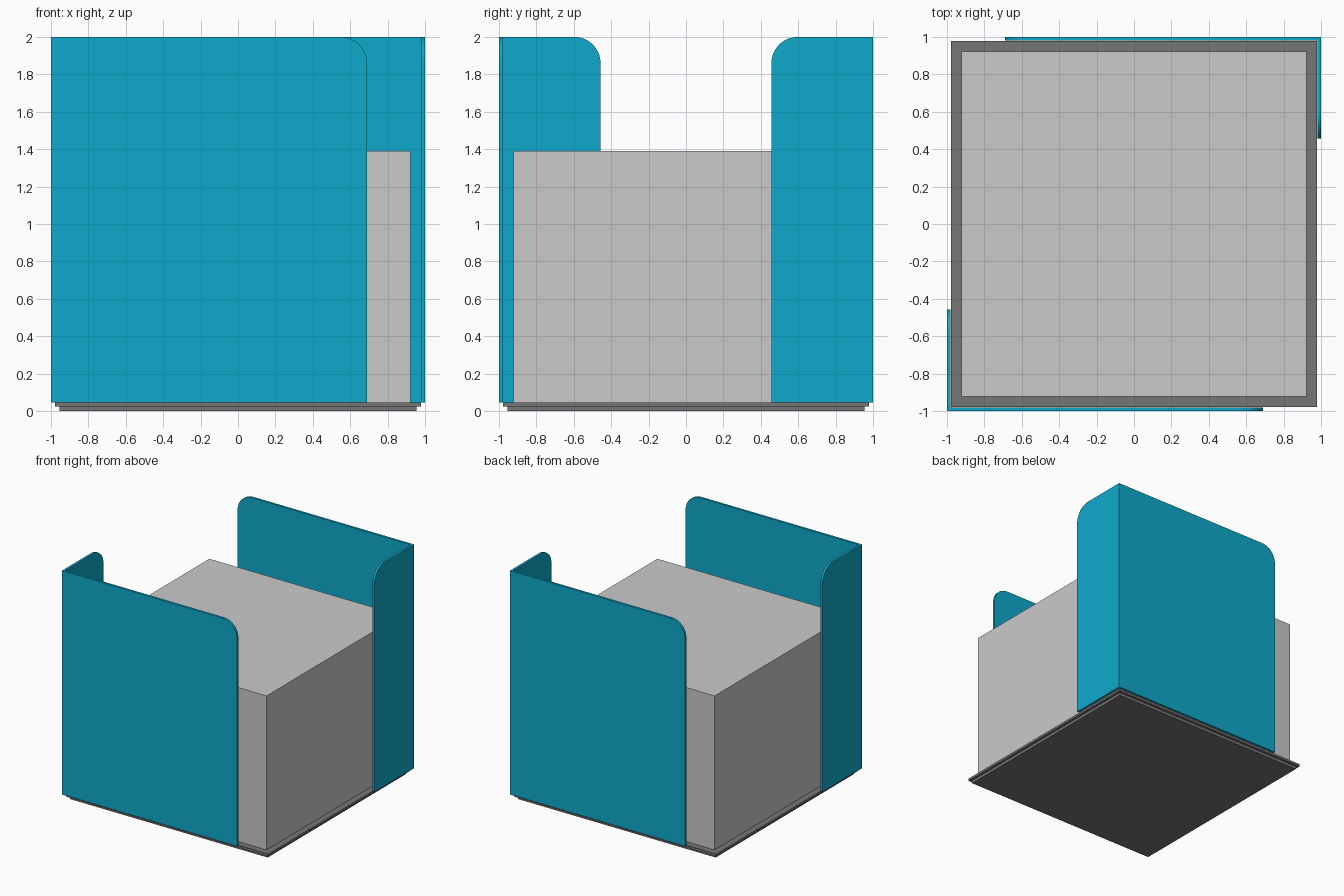
import bpy, bmesh, math
from mathutils import Matrix

if "Cube" in bpy.data.objects:
    bpy.data.objects.remove(bpy.data.objects["Cube"])


def material(name, rgb):
    m = bpy.data.materials.new(name)
    m.diffuse_color = (*rgb, 1)
    m.use_nodes = True
    m.node_tree.nodes["Principled BSDF"].inputs["Base Color"].default_value = m.diffuse_color
    return m


blue = material("screen blue", (0.0045, 0.40, 0.60))
light = material("light grey", (0.59, 0.59, 0.59))
dark = material("dark grey", (0.18, 0.18, 0.18))


def finish(bm, name, mat):
    bmesh.ops.recalc_face_normals(bm, faces=bm.faces)
    me = bpy.data.meshes.new(name)
    bm.to_mesh(me)
    bm.free()
    me.materials.append(mat)
    ob = bpy.data.objects.new(name, me)
    bpy.context.collection.objects.link(ob)
    return ob


def slab(name, half, z0, z1, mat):
    bm = bmesh.new()
    bmesh.ops.create_cube(bm, size=1, matrix=Matrix.Translation((0, 0, (z0 + z1) / 2))
                          @ Matrix.Diagonal((2 * half, 2 * half, z1 - z0, 1)))
    return finish(bm, name, mat)


# Stepped base and seat block
slab("base_foot", 0.955, 0.0, 0.025, dark)
slab("base_plate", 0.978, 0.025, 0.045, dark)
slab("seat_block", 0.922, 0.045, 1.39, light)

BOTTOM, TOP, THICK, RADIUS = 0.045, 2.0, 0.02, 0.14


def add_panel(bm, length, place):
    """Upright sheet starting at a mitred corner, with one rounded top corner."""
    outline = [(0, TOP), (0, BOTTOM), (length, BOTTOM)]
    for i in range(17):
        a = math.pi / 2 * i / 16
        outline.append((length - RADIUS + RADIUS * math.cos(a),
                        TOP - RADIUS + RADIUS * math.sin(a)))
    outer = [bm.verts.new(place(u, 0, z)) for u, z in outline]
    inner = [bm.verts.new(place(max(u, THICK), THICK, z)) for u, z in outline]
    bm.faces.new(outer)
    bm.faces.new(inner[::-1])
    n = len(outline)
    for i in range(1, n):  # the mitre itself stays open and is welded
        j = (i + 1) % n
        bm.faces.new((outer[i], outer[j], inner[j], inner[i]))


# Two L-shaped screens, the second turned half a circle
for name, s in (("front_screen", 1), ("back_screen", -1)):
    bm = bmesh.new()
    add_panel(bm, 1.69, lambda u, d, z: (s * (-1 + u), s * (-1 + d), z))
    add_panel(bm, 0.543, lambda u, d, z: (s * (-1 + d), s * (-1 + u), z))
    bmesh.ops.remove_doubles(bm, verts=bm.verts, dist=0.0005)
    ob = finish(bm, name, blue)
    bpy.ops.object.select_all(action='DESELECT')
    ob.select_set(True)
    bpy.context.view_layer.objects.active = ob
    bpy.ops.object.shade_smooth_by_angle(angle=math.radians(30))
